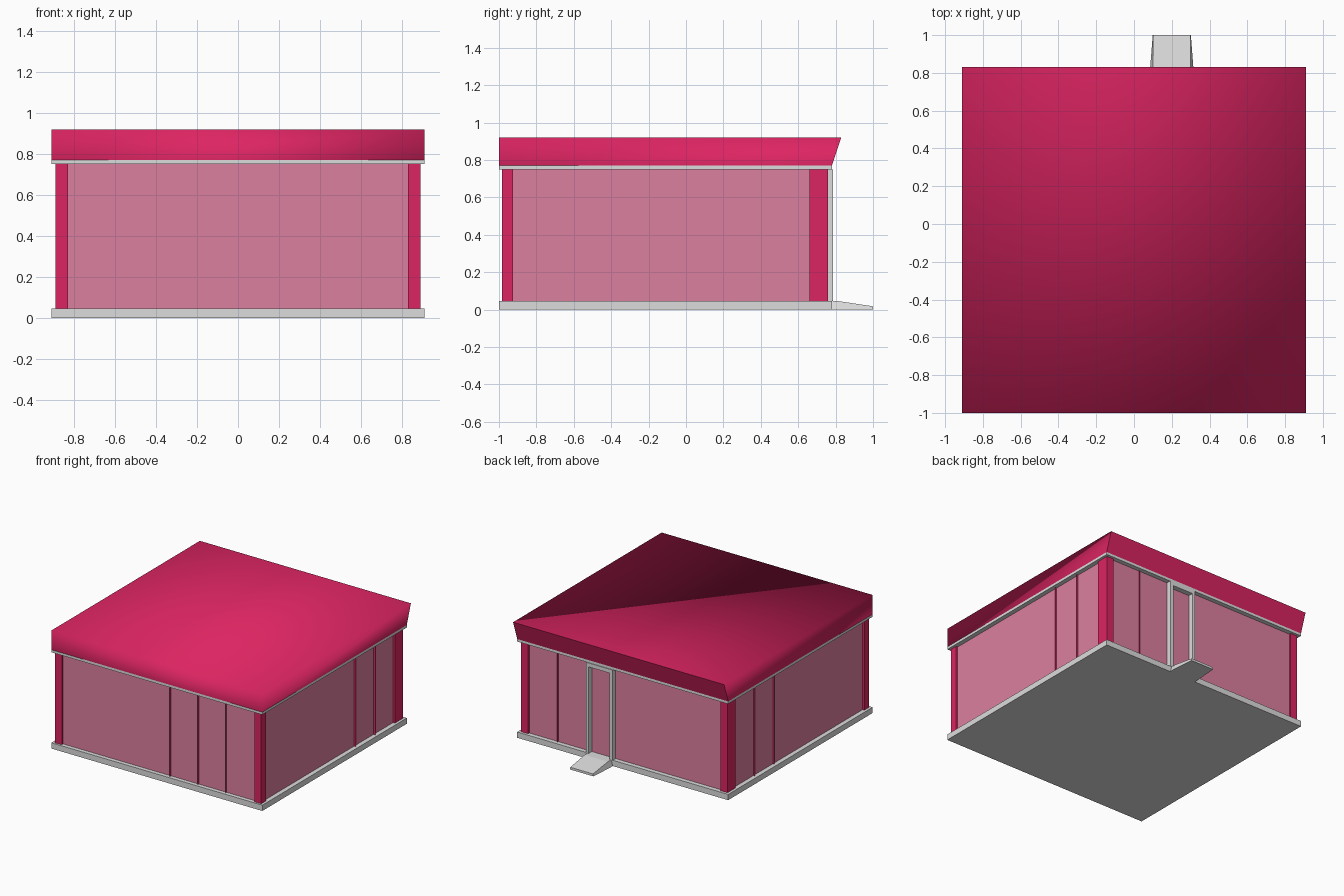
import bpy, bmesh

if "Cube" in bpy.data.objects:
    bpy.data.objects.remove(bpy.data.objects["Cube"])

def mat(name, rgb):
    m = bpy.data.materials.new(name)
    m.diffuse_color = (*rgb, 1)
    m.use_nodes = True
    m.node_tree.nodes["Principled BSDF"].inputs["Base Color"].default_value = m.diffuse_color
    return m

RED = mat("crimson", (0.72, 0.018, 0.122))
GREY = mat("light_grey", (0.72, 0.72, 0.72))
PINK = mat("pink_glass", (0.72, 0.215, 0.345))

def mesh(name, verts, faces, material):
    me = bpy.data.meshes.new(name)
    me.from_pydata(verts, [], faces)
    me.materials.append(material)
    ob = bpy.data.objects.new(name, me)
    bpy.context.collection.objects.link(ob)
    return ob

BOX = [(0, 3, 2, 1), (4, 5, 6, 7), (0, 1, 5, 4), (1, 2, 6, 5), (2, 3, 7, 6), (3, 0, 4, 7)]

def box(name, x0, x1, y0, y1, z0, z1, material):
    v = [(x, y, z) for z in (z0, z1) for x, y in ((x0, y0), (x1, y0), (x1, y1), (x0, y1))]
    return mesh(name, v, BOX, material)

Z0, Z1 = 0.045, 0.75

# floor slab and the trim under the roof
box("floor_slab", -0.91, 0.91, -1, 0.78, 0, Z0, GREY)
box("roof_trim", -0.91, 0.91, -1, 0.78, Z1, 0.77, GREY)

# roof: smooth over top, front and sides; crisp leaning back face, open bottom
roof = mesh("roof",
            [(-0.91, -1, 0.77), (0.91, -1, 0.77), (0.91, 0.78, 0.77), (-0.91, 0.78, 0.77),
             (-0.91, -1, 0.92), (0.91, -1, 0.92), (0.91, 0.83, 0.92), (-0.91, 0.83, 0.92)],
            BOX[1:], RED)
bm = bmesh.new()
bm.from_mesh(roof.data)
for f in bm.faces:
    f.smooth = True
    if f.normal.y > 0.5:
        for e in f.edges:
            e.smooth = False
bm.to_mesh(roof.data)
bm.free()

# glazed walls, slightly recessed behind the corner posts
box("glass_walls", -0.875, 0.875, -0.968, 0.745, Z0, Z1, PINK)

# corner posts
for s, side in ((-1, "left"), (1, "right")):
    xa, xb = sorted((s * 0.83, s * 0.89))
    box(side + "_front_post", xa, xb, -0.985, -0.925, Z0, Z1, RED)
    box(side + "_back_post", xa, xb, 0.66, 0.76, Z0, Z1, RED)

# paper-thin fins between the glass panels
def fin(name, a, b):
    mesh(name, [(*a, Z0), (*b, Z0), (*b, Z1), (*a, Z1)], [(0, 1, 2, 3)], RED)

for i, x in enumerate((0.10, 0.34, 0.58)):
    fin(f"front_fin_{i}", (x, -0.968), (x, -0.985))
fin("back_fin", (0.58, 0.745), (0.58, 0.76))
for i, y in enumerate((0.18, 0.42)):
    for s, side in ((-1, "left"), (1, "right")):
        fin(f"{side}_fin_{i}", (s * 0.875, y), (s * 0.89, y))

# door frame on the back wall
DX0, DX1 = 0.085, 0.315
box("door_jamb_left", DX0, DX0 + 0.025, 0.74, 0.785, Z0, Z1, GREY)
box("door_jamb_right", DX1 - 0.025, DX1, 0.74, 0.785, Z0, Z1, GREY)
box("door_header", DX0 + 0.025, DX1 - 0.025, 0.74, 0.785, Z1 - 0.03, Z1, GREY)

# entrance ramp with sides that flare out towards the ground
ramp_v = []
for y, z, top, low in ((0.78, 0.045, 0.10, 0.115), (0.82, 0.045, 0.10, 0.115), (1.0, 0.018, 0.098, 0.101)):
    ramp_v += [(0.2 - low, y, 0), (0.2 + low, y, 0), (0.2 + top, y, z), (0.2 - top, y, z)]
ramp_f = [(0, 1, 2, 3), (11, 10, 9, 8)]
for k in (0, 4):
    for i in range(4):
        j = (i + 1) % 4
        ramp_f.append((k + i, k + 4 + i, k + 4 + j, k + j))
mesh("entrance_ramp", ramp_v, ramp_f, GREY)
